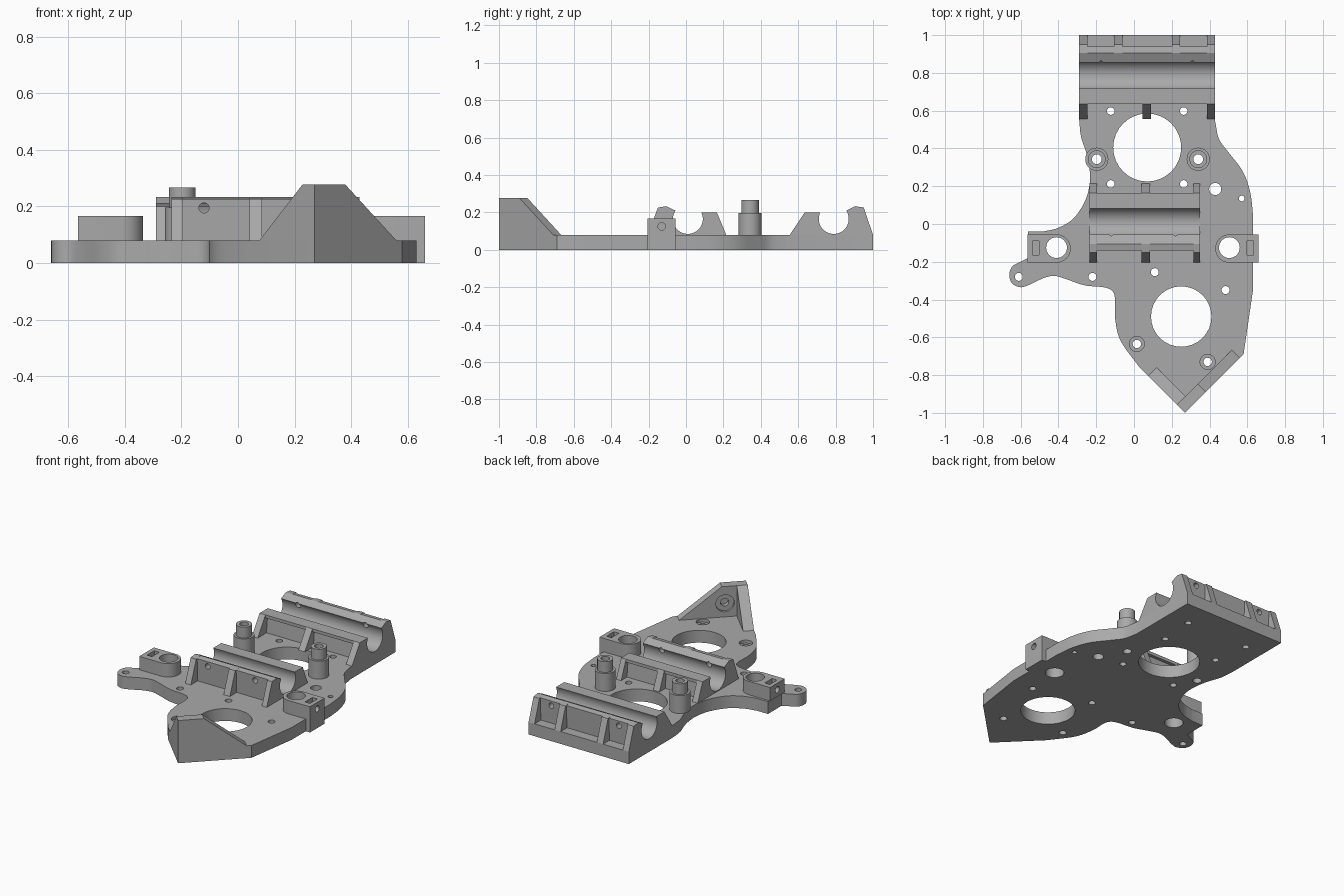
import bpy, bmesh, math
from mathutils import Vector

cube = bpy.data.objects.get("Cube")
if cube:
    bpy.data.objects.remove(cube, do_unlink=True)

grey = bpy.data.materials.new("machined grey")
grey.use_nodes = True
tone = (0.4, 0.4, 0.4, 1)
grey.diffuse_color = tone
grey.node_tree.nodes["Principled BSDF"].inputs["Base Color"].default_value = tone

X, Y, Z = Vector((1, 0, 0)), Vector((0, 1, 0)), Vector((0, 0, 1))
PLATE = 0.08


def prism(name, points, u, v, start, end, origin=Vector()):
    """Extrude a flat profile, drawn along u and v, from start to end along u x v."""
    w = u.cross(v)
    bm = bmesh.new()
    ring = [bm.verts.new(origin + u * p + v * q + w * start) for p, q in points]
    face = bm.faces.new(ring)
    moved = bmesh.ops.extrude_face_region(bm, geom=[face])["geom"]
    bmesh.ops.translate(bm, vec=w * (end - start),
                        verts=[g for g in moved if isinstance(g, bmesh.types.BMVert)])
    bmesh.ops.recalc_face_normals(bm, faces=bm.faces)
    mesh = bpy.data.meshes.new(name)
    bm.to_mesh(mesh)
    bm.free()
    mesh.materials.append(grey)
    obj = bpy.data.objects.new(name, mesh)
    bpy.context.collection.objects.link(obj)
    return obj


def arc(cx, cy, r, a=0, b=360, n=32):
    full = abs(b - a) == 360
    count = n if full else n + 1
    angles = [math.radians(a + (b - a) * i / n) for i in range(count)]
    return [(cx + r * math.cos(t), cy + r * math.sin(t)) for t in angles]


def rect(x0, y0, x1, y1):
    return [(x0, y0), (x1, y0), (x1, y1), (x0, y1)]


def flow(points, steps=6):
    """Smooth curve through the points."""
    pts = [Vector(p) for p in points]
    pts = [pts[0] * 2 - pts[1]] + pts + [pts[-1] * 2 - pts[-2]]
    out = []
    for a, b, c, d in zip(pts, pts[1:], pts[2:], pts[3:]):
        for i in range(steps):
            t = i / steps
            out.append((b * 2 + (c - a) * t + (a * 2 - b * 5 + c * 4 - d) * t ** 2
                        + (b * 3 - a - c * 3 + d) * t ** 3) / 2)
    return [tuple(p) for p in out] + [tuple(pts[-2])]


def cut(obj, cutters):
    for c in cutters:
        c.hide_render = True
        mod = obj.modifiers.new("cut", "BOOLEAN")
        mod.operation, mod.solver, mod.object = "DIFFERENCE", "EXACT", c
        bpy.context.view_layer.objects.active = obj
        bpy.ops.object.modifier_apply(modifier=mod.name)
        bpy.data.objects.remove(c, do_unlink=True)


def drill(x, y, r, low=-0.1, high=0.4):
    return prism("drill", arc(x, y, r), X, Y, low, high)


def drill_back(x, z, r, y0, y1):
    return prism("drill", arc(z, x, r, n=20), Z, X, y0, y1)


# Base plate outline, counterclockwise from the back right corner
outline = [(0.43, 1), (-0.29, 1)]
outline += flow([(-0.29, 0.55), (-0.28, 0.46), (-0.25, 0.37), (-0.235, 0.29), (-0.235, 0.21),
                 (-0.26, 0.12), (-0.32, 0.03), (-0.4, -0.02), (-0.48, -0.04)])
outline += [(-0.56, -0.04)]
outline += flow([(-0.56, -0.18), (-0.6, -0.2), (-0.645, -0.225), (-0.66, -0.27), (-0.645, -0.315),
                 (-0.6, -0.335), (-0.55, -0.32), (-0.48, -0.287), (-0.42, -0.275),
                 (-0.35, -0.295), (-0.26, -0.325), (-0.16, -0.335), (-0.115, -0.355),
                 (-0.1, -0.4), (-0.1, -0.5), (-0.07, -0.62), (0.03, -0.76)])
outline += [(0.27, -1), (0.58, -0.69), (0.63, -0.35)]
outline += flow([(0.63, 0.05), (0.615, 0.17), (0.575, 0.28), (0.5, 0.38), (0.45, 0.45), (0.43, 0.54)])
plate = prism("base_plate", outline, X, Y, 0, PLATE)

# Plate holes: two large openings, screw holes, counterbores and blind holes below
motor = (0.07, 0.405)
holes = [drill(*motor, 0.18), drill(0.25, -0.49, 0.16)]
holes += [drill(motor[0] + 0.193 * i, motor[1] + 0.193 * j, 0.02) for i in (-1, 1) for j in (-1, 1)]
holes += [drill(x, y, 0.021) for x, y in
          ((-0.61, -0.28), (-0.22, -0.28), (0.11, -0.255), (0.485, -0.35))]
holes += [drill(0.43, 0.185, 0.032), drill(0.57, 0.135, 0.015)]
for x, y in ((0.015, -0.635), (0.39, -0.73)):
    holes += [drill(x, y, 0.022), drill(x, y, 0.04, PLATE - 0.02)]
holes += [drill(x, 0.83, 0.02, -0.1, 0.05) for x in (-0.16, 0.28)]
posts = (-0.197, 0.34)
ears = (-0.41, 0.505)
holes += [drill(x, 0.343, 0.026) for x in posts]
holes += [drill(x, -0.125, 0.055) for x in ears]
cut(plate, holes)


# Stepped spacer posts
for side, x in zip(("right", "left"), posts):
    for part, r, low, high in (("base", 0.061, PLATE, 0.197), ("tip", 0.047, 0.197, 0.267)):
        post = prism(f"{side}_post_{part}", arc(x, 0.343, r), X, Y, low, high)
        cut(post, [drill(x, 0.343, 0.026)])

# Belt ears with a round end, a bore, a nut slot and a side screw hole
for side, x, s in zip(("right", "left"), ears, (-1, 1)):
    tip = x + s * 0.155
    half_round = [(x + s * (p - x), q) for p, q in arc(x, -0.13, 0.075, 90, 270, 16)]
    half_round = half_round[::s]
    ends = [(tip, half_round[-1][1]), (tip, half_round[0][1])]
    ear = prism(f"{side}_ear", half_round + ends, X, Y, PLATE, 0.167)
    slot = tip - s * 0.045
    screw = prism("drill", arc(-0.13, 0.125, 0.02), Y, Z, slot, tip + s * 0.1)
    cut(ear, [drill(x, -0.125, 0.055),
              prism("slot", rect(slot - 0.018, -0.165, slot + 0.018, -0.09), X, Y, 0.1, 0.3),
              screw])
    if s > 0:
        prism("left_ear_foot", rect(0.6, -0.205, tip, -0.055), X, Y, 0, PLATE)


# Open bearing cradles: a core wall section with full-profile ribs on both sides
def cradle(name, centre, face, x0, x1, low_ribs, high_ribs, low_reach, high_reach, bolts):
    """face is +1 when the tall lip looks to the back, -1 to the front."""
    def place(points):
        return [(centre + face * p, q) for p, q in points]
    bore = arc(0, 0.165, 0.08, 154, 394, 40)
    core = ([(-0.145, PLATE), (-0.133, 0.2)] + bore
            + [(0.115, 0.233), (0.15, 0.226), (0.145, PLATE)])
    prism(name + "_core", place(core), Y, Z, x0, x1)
    low = [(-low_reach, PLATE), (-0.155, 0.2), (-0.1, 0.2), (-0.1, PLATE)]
    high = [(0.1, PLATE), (0.1, 0.225), (0.115, 0.233), (0.16, 0.226), (high_reach, PLATE)]
    for i, (a, b) in enumerate(low_ribs):
        prism(f"{name}_low_rib_{i + 1}", place(low), Y, Z, a, b)
    for i, (a, b) in enumerate(high_ribs):
        prism(f"{name}_lip_rib_{i + 1}", place(high), Y, Z, a, b)
    # Top rails closing the recessed panels
    prism(name + "_low_rail", place(rect(-0.155, 0.18, -0.1, 0.2)), Y, Z, x0, x1)
    ys = sorted((centre, centre + face * 0.3))
    cut(bpy.data.objects[name + "_core"], [drill_back(x, 0.195, 0.018, *ys) for x in bolts])


back_ribs = [(-0.29, -0.247), (0.045, 0.09), (0.387, 0.43)]
lip_ribs = [(-0.29, -0.247), (-0.105, -0.06), (0.2, 0.243), (0.387, 0.43)]
cradle("back_cradle", 0.79, 1, -0.29, 0.43, back_ribs, lip_ribs, 0.235, 0.21, (-0.175, 0.31))
front_ribs = [(-0.235, -0.195), (0.04, 0.085), (0.315, 0.35)]
cradle("front_cradle", 0.01, -1, -0.235, 0.35, front_ribs, front_ribs, 0.205, 0.215, (-0.12, 0.22))

# Corner bracket: sloped wall with a blind screw seat, braced by a gusset
corner = Vector((0.27, -1, 0))
along = Vector((0.31, 0.31, 0)).normalized()
inward = Vector((-along.y, along.x, 0))
wall = prism("corner_wall", [(0, 0.07), (0.41, 0.07), (0.41, PLATE), (0.155, 0.277), (0, 0.277)],
             along, Z, -0.06, 0, corner)
cut(wall, [prism("seat", arc(0.135, 0.168, r), along, Z, -0.1, -depth, corner)
           for r, depth in ((0.055, 0.045), (0.025, 0.015))])
prism("corner_gusset", [(0, 0.07), (0.275, 0.07), (0.275, PLATE), (0.06, 0.277), (0, 0.277)],
      inward, Z, 0, 0.065, corner)

# Smooth the round surfaces and keep the machined edges crisp
bpy.ops.object.select_all(action="DESELECT")
for obj in bpy.context.scene.objects:
    if obj.type == "MESH":
        obj.select_set(True)
        bpy.context.view_layer.objects.active = obj
bpy.ops.object.shade_smooth_by_angle(angle=math.radians(30))
